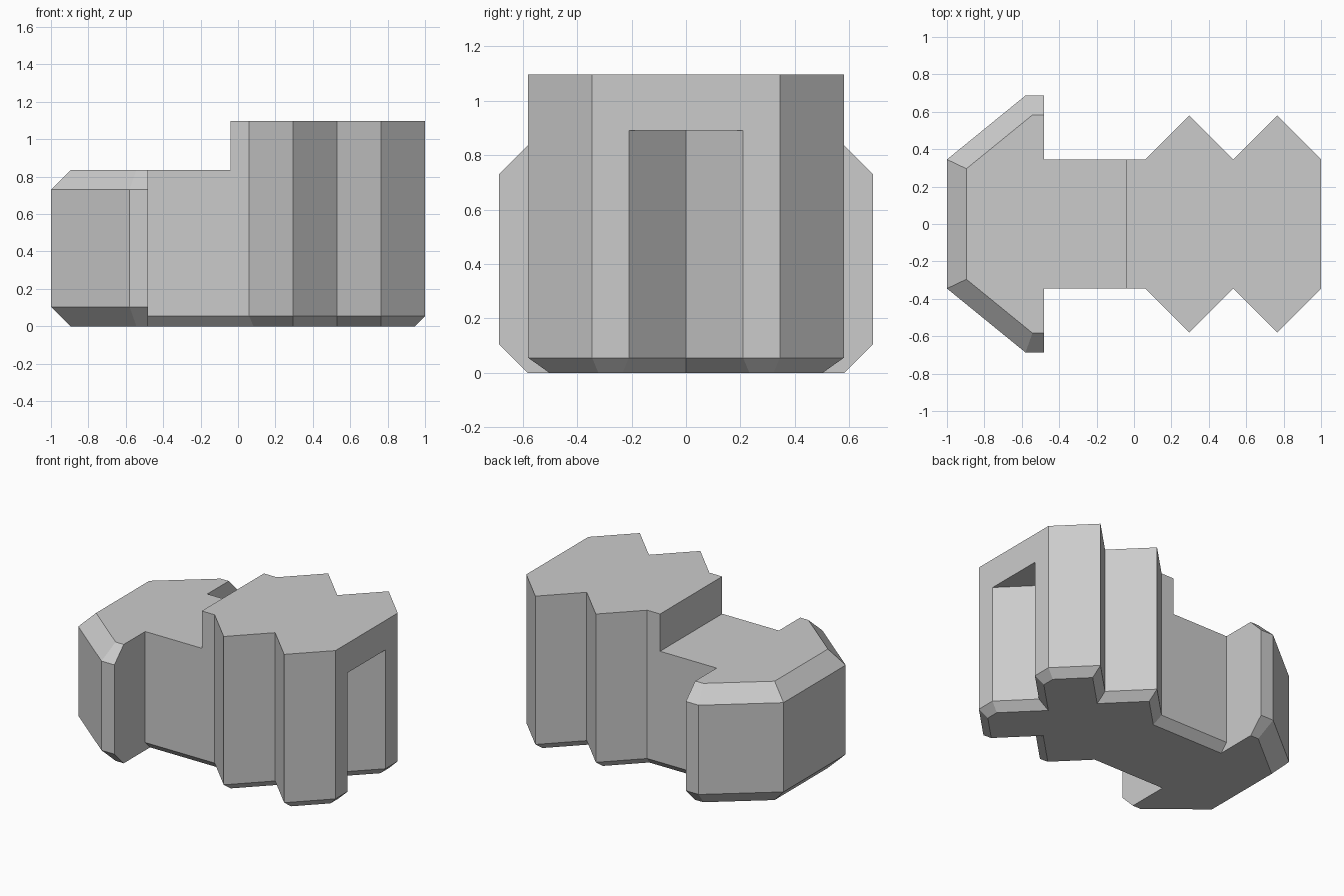
import bpy, bmesh
from mathutils import Vector

cube = bpy.data.objects.get("Cube")
if cube:
    bpy.data.objects.remove(cube, do_unlink=True)

grey = bpy.data.materials.new("plain_grey")
grey.use_nodes = True
colour = (0.6, 0.6, 0.6, 1)
grey.diffuse_color = colour
grey.node_tree.nodes["Principled BSDF"].inputs["Base Color"].default_value = colour


def mirrored(half):
    """Close a half outline (listed along -y) with its mirror image in y."""
    return half + [(x, -y) for x, y in reversed(half)]


def inset(points, amount, fixed):
    """Mitred inset of a counter-clockwise outline; the fixed edge stays put."""
    count = len(points)
    normals, shifts = [], []
    for i in range(count):
        d = (Vector(points[(i + 1) % count]) - Vector(points[i])).normalized()
        normals.append(Vector((-d.y, d.x)))
        shifts.append(0 if i == fixed else amount)
    result = []
    for i, (x, y) in enumerate(points):
        a, b, s, t = normals[i - 1], normals[i], shifts[i - 1], shifts[i]
        det = a.x * b.y - a.y * b.x
        result.append((x + (s * b.y - t * a.y) / det, y + (a.x * t - b.x * s) / det))
    return result


def loft(name, layers):
    """Closed solid through a stack of (height, outline) layers."""
    bm = bmesh.new()
    rings = [[bm.verts.new((x, y, z)) for x, y in outline] for z, outline in layers]
    bm.faces.new(list(reversed(rings[0])))
    bm.faces.new(rings[-1])
    n = len(rings[0])
    for low, high in zip(rings, rings[1:]):
        for i in range(n):
            j = (i + 1) % n
            bm.faces.new((low[i], low[j], high[j], high[i]))
    bmesh.ops.recalc_face_normals(bm, faces=bm.faces)
    mesh = bpy.data.meshes.new(name)
    bm.to_mesh(mesh)
    bm.free()
    mesh.materials.append(grey)
    obj = bpy.data.objects.new(name, mesh)
    bpy.context.collection.objects.link(obj)
    return obj


# Neck and tall zigzag block, chamfered at the foot
body_outline = mirrored([(-0.6, -0.345), (0.06, -0.345), (0.295, -0.58),
                         (0.53, -0.345), (0.765, -0.58), (1, -0.345)])
foot = 0.055
back_edge = len(body_outline) - 1
body = loft("body", [(0, inset(body_outline, foot, back_edge)),
                     (foot, body_outline), (1.097, body_outline)])

# Wide head with chamfers above and below, flat behind
head_outline = mirrored([(-1, -0.345), (-0.58, -0.687), (-0.48, -0.687)])
bevel = 0.104
head_small = inset(head_outline, bevel, 2)
top = 0.835
head = loft("head", [(0, head_small), (bevel, head_outline),
                     (top - bevel, head_outline), (top, head_small)])

# Cutter that lowers the neck
step_outline = mirrored([(-1.3, -1), (-0.04, -1)])
step = loft("step_cutter", [(top, step_outline), (1.4, step_outline)])


# Cutter for the V groove in the end, flaring at the foot
def groove_outline(apex):
    return [(apex, 0), (1.3, apex - 1.3), (1.3, 1.3 - apex)]


flare = foot * 2 ** 0.5
groove = loft("groove_cutter", [(-foot, groove_outline(0.79 - 2 * flare)),
                                (foot, groove_outline(0.79)),
                                (0.89, groove_outline(0.79))])

# Combine into one clean solid
for operation, other in (("DIFFERENCE", step), ("DIFFERENCE", groove), ("UNION", head)):
    mod = body.modifiers.new(other.name, "BOOLEAN")
    mod.operation, mod.object, mod.solver = operation, other, "EXACT"
    other.hide_render = True
tidy = body.modifiers.new("tidy", "DECIMATE")
tidy.decimate_type = "DISSOLVE"
tidy.angle_limit = 0.01

bpy.context.view_layer.update()
graph = bpy.context.evaluated_depsgraph_get()
solid = bpy.data.meshes.new_from_object(body.evaluated_get(graph))
body.modifiers.clear()
body.data = solid
for other in (step, groove, head):
    bpy.data.objects.remove(other, do_unlink=True)
